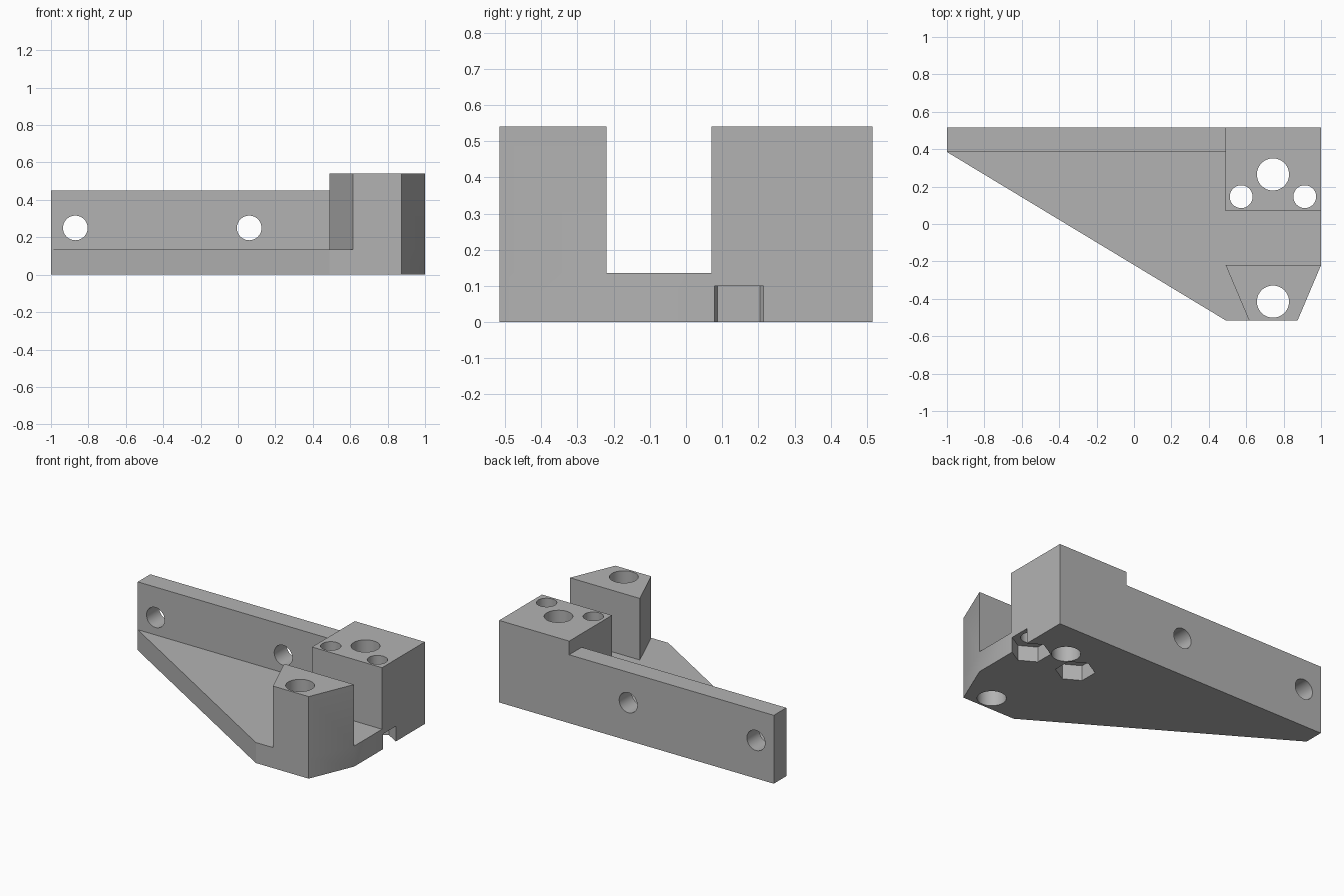
import bpy
import bmesh
import math
from mathutils import Matrix

old = bpy.data.objects.get("Cube")
if old:
    bpy.data.objects.remove(old, do_unlink=True)

HEIGHT, PLATE, WALL = 0.54, 0.135, 0.45
BACK, FRONT = 0.515, -0.515

grey = bpy.data.materials.new("plain grey")
grey.use_nodes = True
colour = (0.45, 0.45, 0.45, 1)
grey.diffuse_color = colour
grey.node_tree.nodes["Principled BSDF"].inputs["Base Color"].default_value = colour


def finish(name, bm):
    bmesh.ops.recalc_face_normals(bm, faces=bm.faces)
    mesh = bpy.data.meshes.new(name)
    bm.to_mesh(mesh)
    bm.free()
    mesh.materials.append(grey)
    obj = bpy.data.objects.new(name, mesh)
    bpy.context.collection.objects.link(obj)
    return obj


def prism(name, outline, top):
    """Extrude a plan outline from the ground up to a height."""
    bm = bmesh.new()
    face = bm.faces.new([bm.verts.new((x, y, 0)) for x, y in outline])
    new = bmesh.ops.extrude_face_region(bm, geom=[face])["geom"]
    bmesh.ops.translate(bm, vec=(0, 0, top),
                        verts=[v for v in new if isinstance(v, bmesh.types.BMVert)])
    return finish(name, bm)


def cutter(name, centre, radius, depth, sides=48, axis="Z"):
    """Round or hexagonal drill centred on a point."""
    bm = bmesh.new()
    turn = Matrix.Rotation(math.pi / 2, 4, "X") if axis == "Y" else Matrix()
    bmesh.ops.create_cone(bm, cap_ends=True, segments=sides, radius1=radius,
                          radius2=radius, depth=depth,
                          matrix=Matrix.Translation(centre) @ turn)
    obj = finish(name, bm)
    obj.hide_render = True
    return obj


def combine(target, tool, operation):
    bpy.context.view_layer.objects.active = target
    mod = target.modifiers.new(tool.name, "BOOLEAN")
    mod.operation = operation
    mod.solver = "EXACT"
    mod.object = tool
    bpy.ops.object.modifier_apply(modifier=mod.name)
    bpy.data.objects.remove(tool, do_unlink=True)


# Tapered base plate
bracket = prism("mounting_bracket", [(-1, BACK), (-1, 0.385), (0.49, FRONT),
                (0.875, FRONT), (1, -0.22), (1, BACK)], PLATE)

# Back wall, rear block and front post
parts = [
    prism("back_wall", [(-1, 0.385), (0.6, 0.385), (0.6, BACK), (-1, BACK)], WALL),
    prism("rear_block", [(0.49, 0.07), (1, 0.07), (1, BACK), (0.49, BACK)], HEIGHT),
    prism("front_post", [(0.615, FRONT), (0.875, FRONT), (1, -0.22), (0.49, -0.22)], HEIGHT),
]
for part in parts:
    combine(bracket, part, "UNION")

# Wall screw holes
for x in (-0.87, 0.06):
    combine(bracket, cutter("wall_hole", (x, 0.45, 0.25), 0.066, 0.3, axis="Y"), "DIFFERENCE")

# Large rod holes
for y in (0.265, -0.415):
    combine(bracket, cutter("rod_hole", (0.743, y, 0.3), 0.086, 1), "DIFFERENCE")

# Small bolt holes with hexagonal nut pockets underneath
for x in (0.573, 0.913):
    combine(bracket, cutter("bolt_hole", (x, 0.146, 0.3), 0.061, 1), "DIFFERENCE")
    combine(bracket, cutter("nut_pocket", (x, 0.146, 0), 0.118, 0.2, sides=6), "DIFFERENCE")

# Smooth bores, crisp edges
bpy.ops.object.select_all(action="DESELECT")
bracket.select_set(True)
bpy.context.view_layer.objects.active = bracket
bpy.ops.object.shade_smooth_by_angle(angle=math.radians(30))
